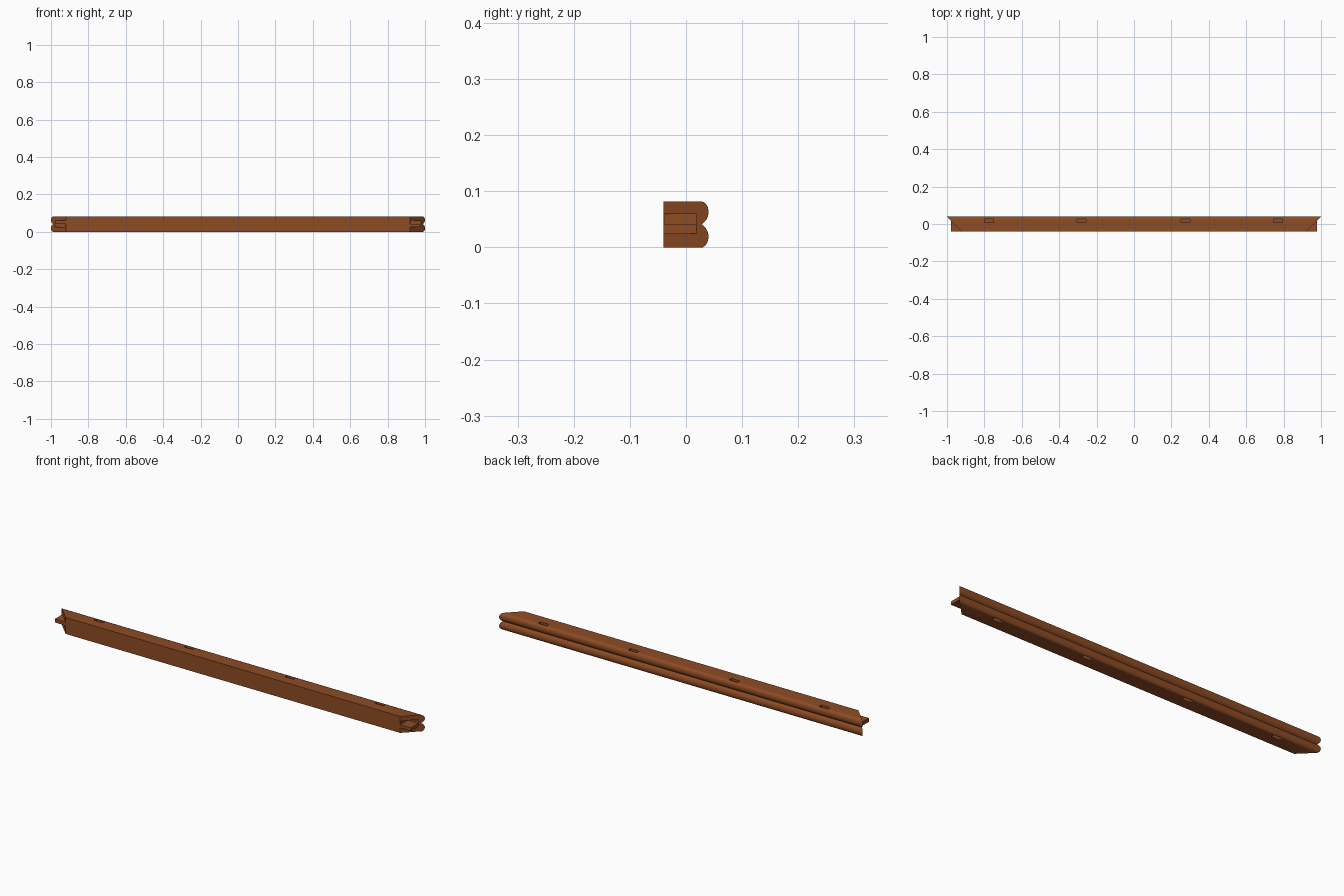
import bpy, bmesh
from mathutils import Vector

if "Cube" in bpy.data.objects:
    bpy.data.objects.remove(bpy.data.objects["Cube"])

wood = bpy.data.materials.new("warm brown wood")
wood.diffuse_color = (0.27, 0.072, 0.018, 1)
wood.use_nodes = True
wood.node_tree.nodes["Principled BSDF"].inputs["Base Color"].default_value = wood.diffuse_color

HALF = 0.04      # half depth of the rail
TOP = 0.082      # rail height
MID = 0.041      # groove height
LONG = 1.0       # half length at the back edge


def finish(name, bm):
    bmesh.ops.recalc_face_normals(bm, faces=bm.faces)
    me = bpy.data.meshes.new(name)
    bm.to_mesh(me)
    bm.free()
    ob = bpy.data.objects.new(name, me)
    bpy.context.collection.objects.link(ob)
    me.materials.append(wood)
    return ob


def loft(bm, ring_a, ring_b):
    """Closed solid between two matching outlines."""
    a = [bm.verts.new(p) for p in ring_a]
    b = [bm.verts.new(p) for p in ring_b]
    n = len(a)
    for i in range(n):
        j = (i + 1) % n
        bm.faces.new((a[i], a[j], b[j], b[i]))
    bm.faces.new(a[::-1])
    bm.faces.new(b)


def box(bm, x0, x1, y0, y1, z0, z1):
    base = [(x0, y0), (x1, y0), (x1, y1), (x0, y1)]
    loft(bm, [(x, y, z0) for x, y in base], [(x, y, z1) for x, y in base])


def bezier(p0, p1, p2, p3, n=7):
    p0, p1, p2, p3 = map(Vector, (p0, p1, p2, p3))
    pts = []
    for i in range(n):
        t = i / n
        s = 1 - t
        pts.append(p0 * s**3 + p1 * 3 * s * s * t + p2 * 3 * s * t * t + p3 * t**3)
    return pts


# Rail section (y, z): flat front, two rounded beads along the back
section = [Vector((-HALF, TOP)), Vector((-HALF, 0))]
section += bezier((0.030, 0), (0.036, 0.003), (0.040, 0.010), (0.040, 0.019))
section += bezier((0.040, 0.019), (0.040, 0.029), (0.035, 0.036), (0.028, MID))
section += bezier((0.028, MID), (0.036, 0.047), (0.040, 0.053), (0.040, 0.063))
section += bezier((0.040, 0.063), (0.040, 0.074), (0.035, TOP), (0.024, TOP))
section.append(Vector((0.024, TOP)))

# Rail with 45 degree mitred ends
bm = bmesh.new()
loft(bm, *[[(s * (LONG - HALF + p.x), p.x, p.y) for p in section] for s in (-1, 1)])
rail = finish("rail", bm)

# Cutters: corner slots, and pairs of shallow mortises above and below
z_low, z_high = (0.025, MID), (MID, 0.059)
bm = bmesh.new()
box(bm, 0.921, 1.1, -0.1, 0.019, *z_high)
box(bm, -1.1, -0.921, -0.1, 0.019, *z_low)
for x in (-0.775, -0.28, 0.275, 0.77):
    box(bm, x - 0.024, x + 0.024, 0.009, 0.028, TOP - 0.025, TOP + 0.05)
    box(bm, x - 0.024, x + 0.024, 0.009, 0.028, -0.05, 0.02)
cutter = finish("joint_cutter", bm)
cutter.hide_render = True

mod = rail.modifiers.new("joints", 'BOOLEAN')
mod.operation = 'DIFFERENCE'
mod.solver = 'EXACT'
mod.object = cutter
bpy.context.view_layer.objects.active = rail
rail.select_set(True)
bpy.ops.object.modifier_apply(modifier=mod.name)
bpy.data.objects.remove(cutter)
bpy.ops.object.shade_smooth_by_angle(angle=0.6)

# Triangular tenons that project from the mitres
for side, name, (z0, z1) in ((1, "right_tenon", z_low), (-1, "left_tenon", z_high)):
    tri = [(0.92, -HALF), (0.979, -HALF), (0.979, 0.019)]
    bm = bmesh.new()
    loft(bm, [(side * x, y, z0) for x, y in tri], [(side * x, y, z1) for x, y in tri])
    finish(name, bm)
